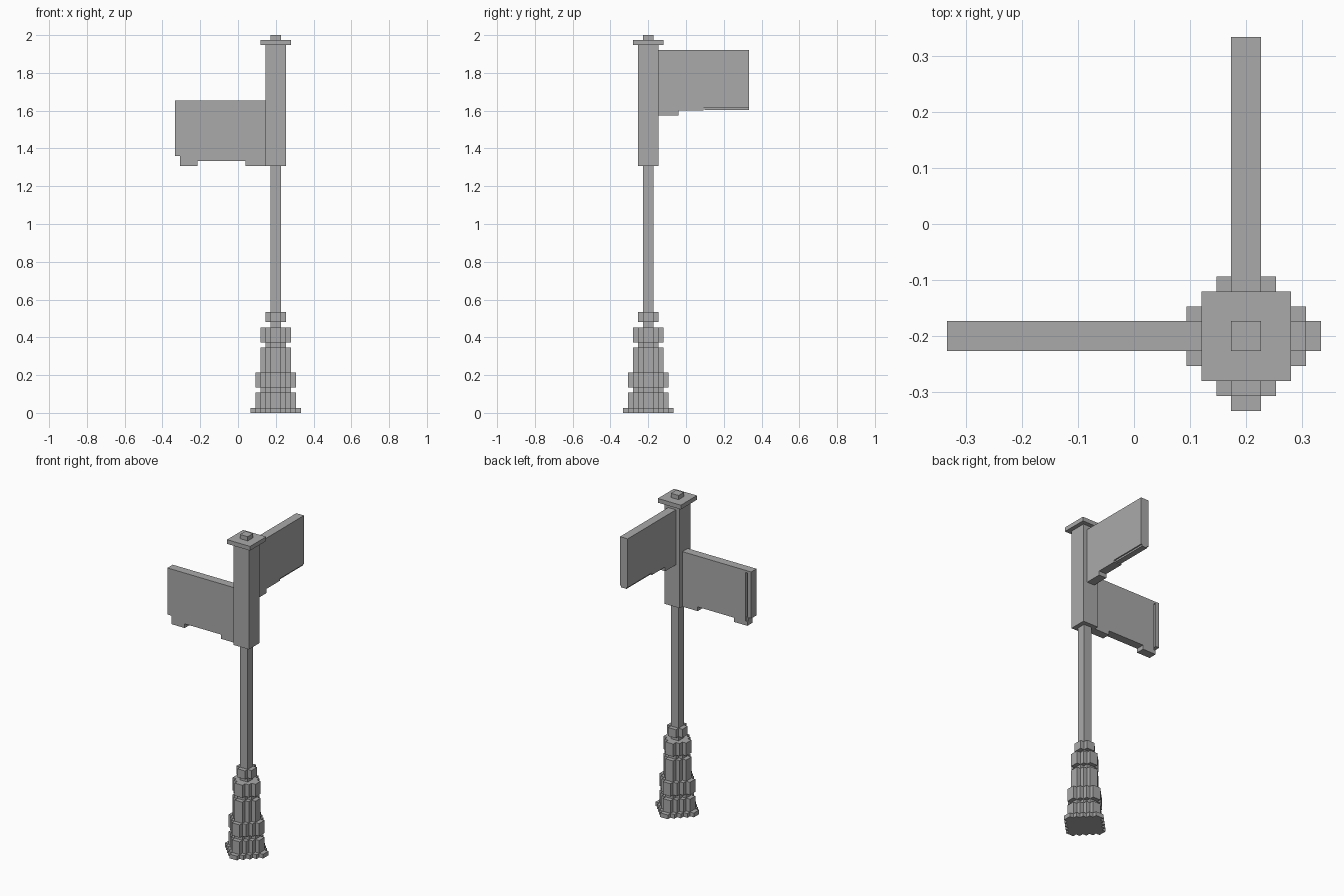
import bpy
import bmesh
from mathutils import Vector

if "Cube" in bpy.data.objects:
    bpy.data.objects.remove(bpy.data.objects["Cube"])

U = 2 / 75                        # one block of the stepped grid
AXIS = Vector((0.2, -0.2, 0))     # centre line of the post

grey = bpy.data.materials.new("plain grey")
grey.use_nodes = True
grey.diffuse_color = (0.4, 0.4, 0.4, 1)
grey.node_tree.nodes["Principled BSDF"].inputs["Base Color"].default_value = grey.diffuse_color


def prism(bm, outline, low, high):
    """Extrude a flat outline, given in blocks around the axis."""
    face = bm.faces.new([bm.verts.new(AXIS + Vector((x, y, low)) * U) for x, y in outline])
    top = bmesh.ops.extrude_face_region(bm, geom=[face])["geom"]
    verts = [g for g in top if isinstance(g, bmesh.types.BMVert)]
    bmesh.ops.translate(bm, verts=verts, vec=(0, 0, (high - low) * U))


def finish(name, bm):
    bmesh.ops.recalc_face_normals(bm, faces=bm.faces)
    mesh = bpy.data.meshes.new(name)
    bm.to_mesh(mesh)
    bm.free()
    mesh.materials.append(grey)
    bpy.context.scene.collection.objects.link(bpy.data.objects.new(name, mesh))


def stepped_diamond(h):
    """Stair-stepped round: one quadrant turned four times."""
    quarter = []
    for i in range(h, 0, -1):
        quarter.append((i, h + 1 - i))
        if i > 1:
            quarter.append((i - 1, h + 1 - i))
    outline = []
    for _ in range(4):
        outline += quarter
        quarter = [(-y, x) for x, y in quarter]
    return outline


def square(h):
    return [(h, h), (-h, h), (-h, -h), (h, -h)]


def part(name, outline, low, high):
    bm = bmesh.new()
    prism(bm, outline, low, high)
    finish(name, bm)


# Fluted base, bottom to top: name, half width, low, high
for name, h, low, high in (
        ("foot_plate", 5, 0, 1), ("plinth", 4, 1, 4), ("plinth_neck", 3, 4, 5),
        ("lower_ring", 4, 5, 8), ("base_shaft", 3, 8, 13), ("shaft_neck", 2, 13, 14),
        ("upper_ring", 3, 14, 17), ("ring_neck", 1, 17, 18), ("collar", 2, 18, 20)):
    part(name, stepped_diamond(h), low, high)

# Pole, sign post, cap and finial
part("pole", square(1), 20, 49)
part("sign_post", square(2), 49, 73)
part("cap", square(3), 73, 74)
part("finial", square(1), 74, 75)


def sign(name, boxes, place):
    """Boxes run outward from the post: near, far, back, front, low, high."""
    bm = bmesh.new()
    for near, far, back, front, low, high in boxes:
        corners = ((near, back), (far, back), (far, front), (near, front))
        prism(bm, [place(*c) for c in corners], low, high)
    finish(name, bm)


# Lower sign points to the right, with a slot near its end on the back
sign("right_sign", (
    (2, 18.5, -1, 1, 50, 62),         # board
    (18.5, 19, -1, 0, 51, 61.5),      # slot floor
    (18.5, 19, -1, 1, 61.5, 62),      # top rim
    (19, 20, -1, 1, 51, 62),          # end strip
    (2, 6, -1, 1, 49, 50),            # inner bracket
    (15.5, 19, -1, 1, 49, 50),        # outer bracket
    (18.5, 19, -1, 0.5, 50, 51),
), lambda d, w: (-d, w))

# Upper sign points to the back, with a thin lip under its outer half
sign("back_sign", (
    (2, 11, -1, 1, 60, 72),           # inner board
    (11, 20, -1, 1, 60.5, 72),        # outer board
    (11.2, 20, -0.7, 0.7, 60.1, 60.5),  # lip
    (2, 6, -1, 1, 59, 60),            # inner bracket
), lambda d, w: (w, d))
